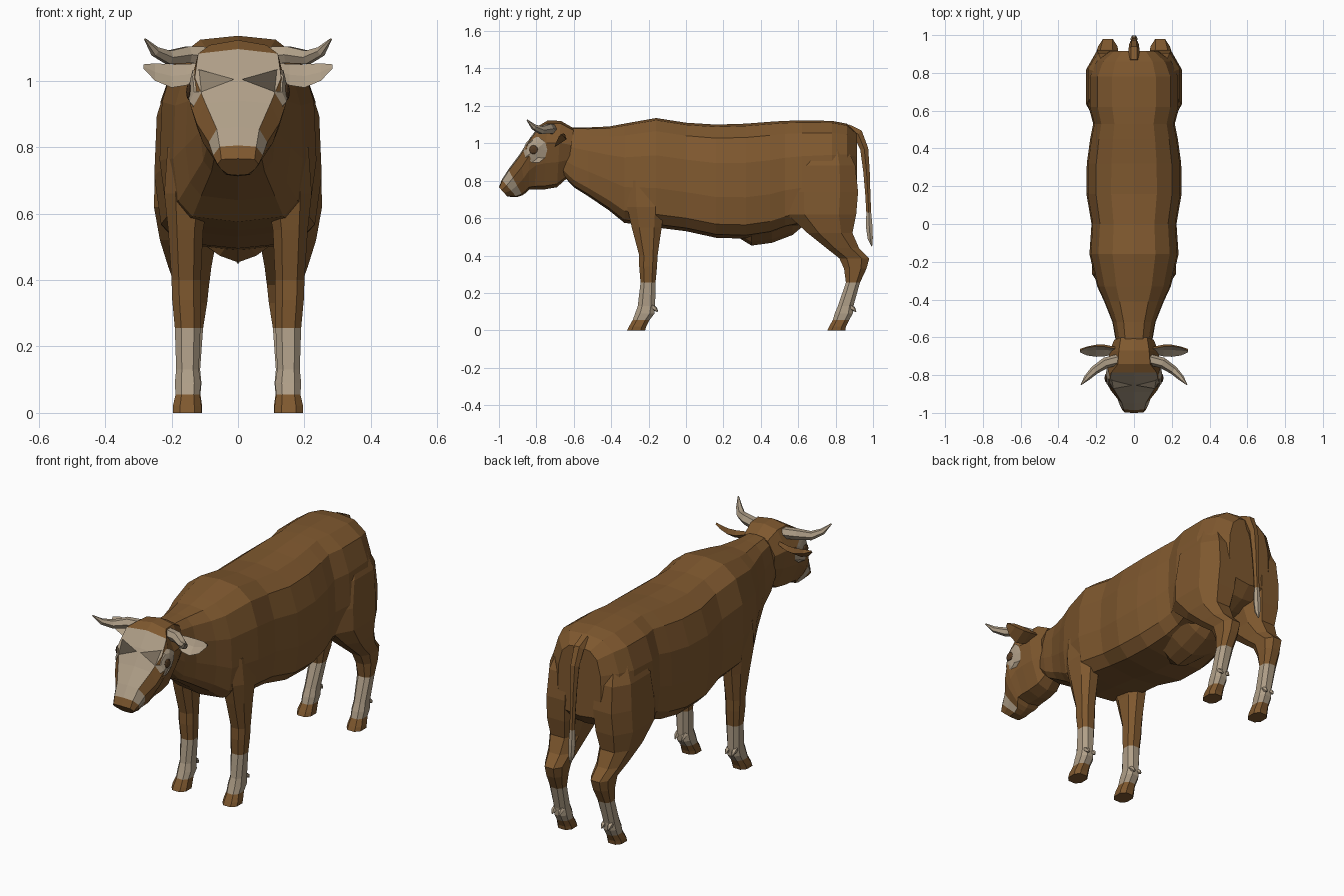
import bpy, bmesh, math
from mathutils import Vector
from mathutils.bvhtree import BVHTree


def material(name, rgb):
    m = bpy.data.materials.new(name)
    m.diffuse_color = (*rgb, 1)
    return m


BROWN = material("brown hide", (0.212, 0.098, 0.028))
CREAM = material("cream", (0.43, 0.345, 0.245))
DARK = material("dark eye", (0.09, 0.045, 0.018))


def loft(name, rings, mats=(BROWN,), rule=None, mirror=False):
    """Skin a list of equal rings; rule(row, segment, centre) picks the material."""
    bm = bmesh.new()
    rows = [[bm.verts.new(p) for p in r] for r in rings]
    n = len(rows[0])
    for i in range(len(rows) - 1):
        for j in range(n):
            k = (j + 1) % n
            f = bm.faces.new((rows[i][j], rows[i][k], rows[i + 1][k], rows[i + 1][j]))
            if rule:
                f.material_index = int(rule(i, j, f.calc_center_median()))
    for i, r in ((0, rows[0]), (len(rows) - 2, rows[-1])):
        f = bm.faces.new(r)
        if rule:
            f.material_index = int(rule(i, n // 2, f.calc_center_median()))
    bmesh.ops.recalc_face_normals(bm, faces=bm.faces)
    return finish(name, bm, mats, mirror)


def finish(name, bm, mats, mirror):
    me = bpy.data.meshes.new(name)
    bm.to_mesh(me)
    bm.free()
    for m in mats:
        me.materials.append(m)
    ob = bpy.data.objects.new(name, me)
    bpy.context.collection.objects.link(ob)
    if mirror:
        ob.modifiers.new("mirror", 'MIRROR')
    return ob


def sym(half):
    """Complete a top-to-bottom half section across x = 0."""
    return half + [(-x, y, z) for x, y, z in half[-2:0:-1]]


def tube_rings(path, radii, n=6):
    pts = [Vector(p) for p in path]
    rings = []
    for i, p in enumerate(pts):
        d = pts[min(i + 1, len(pts) - 1)] - pts[max(i - 1, 0)]
        q = d.to_track_quat('Z', 'Y')
        rings.append([p + q @ Vector((math.cos(2 * math.pi * k / n) * radii[i],
                                      math.sin(2 * math.pi * k / n) * radii[i], 0))
                      for k in range(n)])
    return rings


def leg_ring(z, y0, y1, x0, x1):
    """Horizontal octagon filling the given box."""
    cx, cy, a, b = (x0 + x1) / 2, (y0 + y1) / 2, (x1 - x0) / 2, (y1 - y0) / 2
    c = 0.5
    return [(cx + u * a, cy + v * b, z) for u, v in
            ((1, -c), (1, c), (c, 1), (-c, 1), (-1, c), (-1, -c), (-c, -1), (c, -1))]


# body and neck: y, bottom, top, half width
BODY = [(-0.66, 0.83, 1.075, 0.085), (-0.60, 0.765, 1.085, 0.10), (-0.52, 0.715, 1.085, 0.114),
        (-0.41, 0.64, 1.09, 0.158), (-0.33, 0.575, 1.105, 0.195),
        (-0.16, 0.55, 1.135, 0.236), (0.0, 0.53, 1.11, 0.225),
        (0.16, 0.495, 1.10, 0.252), (0.32, 0.49, 1.105, 0.25),
        (0.45, 0.51, 1.115, 0.232), (0.53, 0.54, 1.12, 0.216),
        (0.62, 0.56, 1.122, 0.24), (0.78, 0.585, 1.12, 0.24),
        (0.86, 0.62, 1.105, 0.205), (0.915, 0.68, 1.055, 0.13)]
SHAPE = [(0, 1), (0.48, 0.98), (0.8, 0.88), (0.97, 0.66), (1, 0.36),
         (0.92, 0.12), (0.7, 0.03), (0, 0)]
loft("body", [sym([(w * u, y, b + (t - b) * v) for u, v in SHAPE]) for y, b, t, w in BODY])

# udder
UDDER = [(0.29, 0.49, 0.06), (0.35, 0.453, 0.11), (0.46, 0.468, 0.135), (0.57, 0.51, 0.13), (0.64, 0.57, 0.10)]
loft("udder", [sym([(0, y, 0.64), (w, y, 0.62), (w, y, b + 0.06), (w * 0.5, y, b + 0.02), (0, y, b)])
               for y, b, w in UDDER])

# head: top y, top z, bottom y, bottom z, forehead half width, cheek half width
HEAD = [(-0.60, 1.08, -0.64, 0.81, 0.07, 0.105), (-0.67, 1.12, -0.69, 0.765, 0.08, 0.13),
        (-0.74, 1.122, -0.76, 0.753, 0.085, 0.14), (-0.785, 1.095, -0.81, 0.753, 0.12, 0.145),
        (-0.84, 1.02, -0.84, 0.752, 0.130, 0.145), (-0.89, 0.94, -0.855, 0.735, 0.098, 0.125),
        (-0.95, 0.86, -0.875, 0.722, 0.064, 0.088), (-0.985, 0.805, -0.905, 0.712, 0.055, 0.075),
        (-1.0, 0.765, -0.955, 0.715, 0.05, 0.062)]


def head_ring(yt, zt, yb, zb, wt, w):
    cut = ((0, 0), (wt, 0.04), (w, 0.33), (0.84 * w, 0.62), (0.48 * w, 0.95), (0, 1))
    return sym([(x, yt + (yb - yt) * f, zt + (zb - zt) * f) for x, f in cut])


# cream blaze on the forehead strip and cream band round the muzzle
head = loft("head", [head_ring(*h) for h in HEAD], (BROWN, CREAM),
            lambda i, j, c: (3 <= i <= 6 and j in (0, 9)) or (i == 6 and j in (1, 2, 3, 6, 7, 8)))

# eye patches: thin discs laid onto the cheeks
tree = BVHTree.FromPolygons([v.co for v in head.data.vertices],
                            [tuple(p.vertices) for p in head.data.polygons])


def on_cheek(y, z):
    for s in (1, 0.9, 0.8, 0.7, 0.6, 0.4, 0):
        hit = tree.ray_cast(Vector((0.5, -0.805 + y * s, 0.965 + z * s)), Vector((-1, 0, 0)))
        if hit[0]:
            return hit[0] + hit[1] * 0.004


loft("eye_patch", [[on_cheek(r * math.cos(k * math.pi / 5), r * 1.1 * math.sin(k * math.pi / 5))
                    for k in range(10)] for r in (0.063, 0.045, 0.03, 0.01)], (CREAM,), mirror=True)

# eyes
eye = bmesh.new()
bmesh.ops.create_uvsphere(eye, u_segments=8, v_segments=6, radius=0.024)
bmesh.ops.scale(eye, vec=(0.35, 1, 1), verts=eye.verts)
bmesh.ops.translate(eye, vec=on_cheek(-0.01, 0), verts=eye.verts)
finish("eye", eye, (DARK,), True)

# horns
loft("horn", tube_rings([(0.07, -0.715, 1.075), (0.15, -0.735, 1.078), (0.21, -0.775, 1.07),
                         (0.25, -0.815, 1.088), (0.28, -0.85, 1.125)],
                        (0.03, 0.029, 0.023, 0.016, 0.003)), (CREAM,), mirror=True)

# ears: leaf shaped, tilted, cream on the front
EAR = [(0.10, 1.035, 0.018, 0.015), (0.155, 1.018, 0.032, 0.026), (0.20, 1.014, 0.035, 0.026),
       (0.25, 1.026, 0.026, 0.016), (0.285, 1.043, 0.006, 0.004)]
loft("ear", [[(x, -0.675 + t * 0.3, z), (x, -0.675 + h * 0.8, z + h), (x, -0.665 + t, z + h * 0.2),
              (x, -0.675 - h * 0.8, z - h)] for x, z, h, t in EAR],
     (BROWN, CREAM), lambda i, j, c: j in (0, 3), mirror=True)


def sock(i, j, c):
    return 0.055 < c.z < 0.255


# front legs: z, y range, x range
FRONT = [(0.80, -0.33, -0.09, 0.08, 0.212), (0.66, -0.315, -0.115, 0.085, 0.222),
         (0.55, -0.29, -0.13, 0.105, 0.21), (0.40, -0.25, -0.152, 0.112, 0.2),
         (0.34, -0.25, -0.155, 0.112, 0.198), (0.255, -0.243, -0.163, 0.113, 0.19),
         (0.13, -0.258, -0.165, 0.118, 0.186), (0.09, -0.272, -0.168, 0.112, 0.19),
         (0.055, -0.285, -0.195, 0.115, 0.188), (0.02, -0.305, -0.213, 0.11, 0.196),
         (0.0, -0.315, -0.218, 0.11, 0.196)]
loft("front_leg", [leg_ring(*r) for r in FRONT], (BROWN, CREAM), sock, True)

# hind legs with haunches
HIND = [(1.0, 0.66, 0.85, 0.05, 0.2), (0.88, 0.57, 0.905, 0.03, 0.243),
        (0.74, 0.535, 0.92, 0.03, 0.25), (0.62, 0.54, 0.91, 0.04, 0.253),
        (0.52, 0.65, 0.89, 0.065, 0.235), (0.44, 0.75, 0.925, 0.08, 0.21),
        (0.385, 0.82, 0.98, 0.087, 0.19), (0.33, 0.845, 0.965, 0.093, 0.187),
        (0.255, 0.855, 0.93, 0.105, 0.183), (0.13, 0.812, 0.895, 0.114, 0.182),
        (0.09, 0.795, 0.892, 0.11, 0.186), (0.055, 0.785, 0.872, 0.113, 0.184),
        (0.02, 0.765, 0.855, 0.108, 0.192), (0.0, 0.755, 0.852, 0.108, 0.192)]
loft("hind_leg", [leg_ring(*r) for r in HIND], (BROWN, CREAM), sock, True)

# dewclaws behind each fetlock
for name, y, cx in (("front_dewclaw", -0.185, 0.152), ("hind_dewclaw", 0.875, 0.148)):
    for dx in (-0.02, 0.02):
        loft(name, tube_rings([(cx + dx, y, 0.13), (cx + dx, y + 0.02, 0.115), (cx + dx, y + 0.034, 0.1)],
                              (0.012, 0.013, 0.003), 5), (CREAM,), mirror=True)

# tail with cream tuft
loft("tail", tube_rings([(0, 0.86, 1.075), (0, 0.92, 1.05), (0, 0.953, 0.97), (0, 0.965, 0.85),
                         (0, 0.972, 0.73), (0, 0.977, 0.63), (0, 0.98, 0.55), (0, 0.985, 0.49), (0, 0.993, 0.45)],
                        (0.033, 0.03, 0.025, 0.02, 0.016, 0.015, 0.02, 0.016, 0.003)),
     (BROWN, CREAM), lambda i, j, c: c.z < 0.63)
